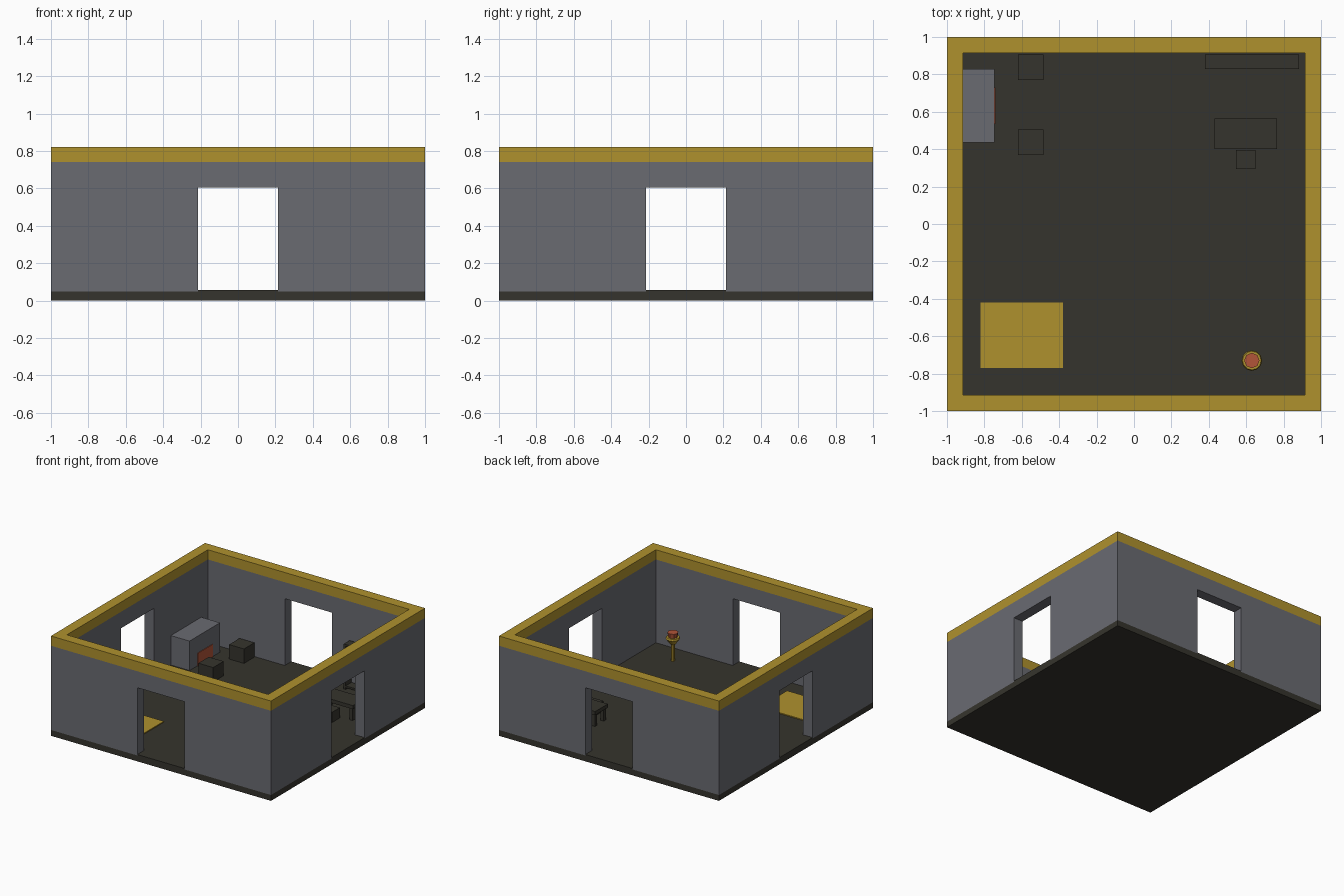
import bpy, bmesh, math

if "Cube" in bpy.data.objects:
    bpy.data.objects.remove(bpy.data.objects["Cube"])


def mat(name, rgb):
    m = bpy.data.materials.new(name)
    m.diffuse_color = (*rgb, 1)
    m.use_nodes = True
    m.node_tree.nodes["Principled BSDF"].inputs["Base Color"].default_value = m.diffuse_color
    return m


GREY = mat("stone_grey", (0.144, 0.147, 0.167))
GOLD = mat("gold", (0.43, 0.285, 0.027))
DARK = mat("dark_wood", (0.036, 0.034, 0.026))
RED = mat("ember_red", (0.445, 0.089, 0.04))


def finish(name, bm, material):
    bmesh.ops.recalc_face_normals(bm, faces=bm.faces)
    me = bpy.data.meshes.new(name)
    bm.to_mesh(me)
    bm.free()
    me.materials.append(material)
    ob = bpy.data.objects.new(name, me)
    bpy.context.collection.objects.link(ob)
    return ob


def boxes(name, material, *ranges):
    """One object from boxes given as (x0, x1, y0, y1, z0, z1)."""
    bm = bmesh.new()
    for x0, x1, y0, y1, z0, z1 in ranges:
        vs = bmesh.ops.create_cube(bm, size=1)["verts"]
        for v in vs:
            v.co = (x0 + (v.co.x + 0.5) * (x1 - x0),
                    y0 + (v.co.y + 0.5) * (y1 - y0),
                    z0 + (v.co.z + 0.5) * (z1 - z0))
    return finish(name, bm, material)


def cut(ob, *ranges):
    for r in ranges:
        c = boxes("cutter", ob.data.materials[0], r)
        c.hide_render = True
        m = ob.modifiers.new("cut", "BOOLEAN")
        m.operation, m.solver, m.object = "DIFFERENCE", "EXACT", c
        bpy.context.view_layer.objects.active = ob
        bpy.ops.object.modifier_apply(modifier=m.name)
        bpy.data.objects.remove(c)


def lathe(name, material, x, y, rings, sides):
    """Stacked rings of (radius, z), capped at both ends."""
    bm = bmesh.new()
    loops = [[bm.verts.new((x + r * math.cos(2 * math.pi * i / sides),
                            y + r * math.sin(2 * math.pi * i / sides), z))
              for i in range(sides)] for r, z in rings]
    for a, b in zip(loops, loops[1:]):
        for i in range(sides):
            j = (i + 1) % sides
            bm.faces.new((a[i], a[j], b[j], b[i]))
    bm.faces.new(loops[0][::-1])
    bm.faces.new(loops[-1])
    return finish(name, bm, material)


I, D, F = 0.915, 0.215, 0.056    # inner wall face, half door width, floor top

# Floor slab with raised inner floor and door thresholds
boxes("floor_slab", DARK, (-1, 1, -1, 1, 0, 0.048))
boxes("inner_floor", DARK, (-I, I, -I, I, 0.045, F))
for s in (-1, 1):
    a, b = sorted((s * I, s))
    boxes("threshold", DARK, (-D, D, a, b, 0.045, F))
    boxes("threshold", DARK, (a, b, -D, D, 0.045, F))

# Walls with four door openings
walls = boxes("walls", GREY, (-1, 1, -1, 1, 0.048, 0.74))
cut(walls, (-I, I, -I, I, -1, 2),
    (-D, D, -2, 2, -1, 0.605), (-2, 2, -D, D, -1, 0.605))

# Gold trim around the wall top
trim = boxes("wall_trim", GOLD, (-1, 1, -1, 1, 0.74, 0.82))
cut(trim, (-I, I, -I, I, 0, 2))

# Fireplace and its glowing opening
boxes("fireplace", GREY, (-I, -0.745, 0.435, 0.83, F, 0.298))
boxes("fire_panel", RED, (-0.747, -0.74, 0.535, 0.73, F, 0.16))

# Two block seats in front of the fire
for y in (0.37, 0.77):
    boxes("block_seat", DARK, (-0.62, -0.485, y, y + 0.135, F, 0.175))

# Rug
boxes("rug", GOLD, (-0.82, -0.38, -0.77, -0.42, F, 0.064))

# Desk with four legs, and its stool
legs = [(x, x + 0.03, y, y + 0.03, F, 0.155)
        for x in (0.44, 0.725) for y in (0.41, 0.525)]
boxes("desk_top", DARK, (0.43, 0.765, 0.40, 0.565, 0.155, 0.185))
boxes("desk_legs", DARK, *legs)
boxes("desk_stool", DARK, (0.545, 0.65, 0.295, 0.395, F, 0.14))

# Open bookshelf
for x in (0.38, 0.865):
    boxes("shelf_side", DARK, (x, x + 0.018, 0.83, 0.905, F, 0.425))
for z in (0.07, 0.185, 0.30, 0.41):
    boxes("shelf_board", DARK, (0.398, 0.865, 0.83, 0.905, z, z + 0.015))

# Standing brazier
lathe("brazier_post", GOLD, 0.63, -0.73, [(0.015, F), (0.015, 0.2)], 8)
lathe("brazier_bowl", GOLD, 0.63, -0.73,
      [(0.022, 0.195), (0.055, 0.24), (0.05, 0.252)], 12)
lathe("brazier_embers", RED, 0.63, -0.73, [(0.034, 0.25), (0.041, 0.29)], 8)
